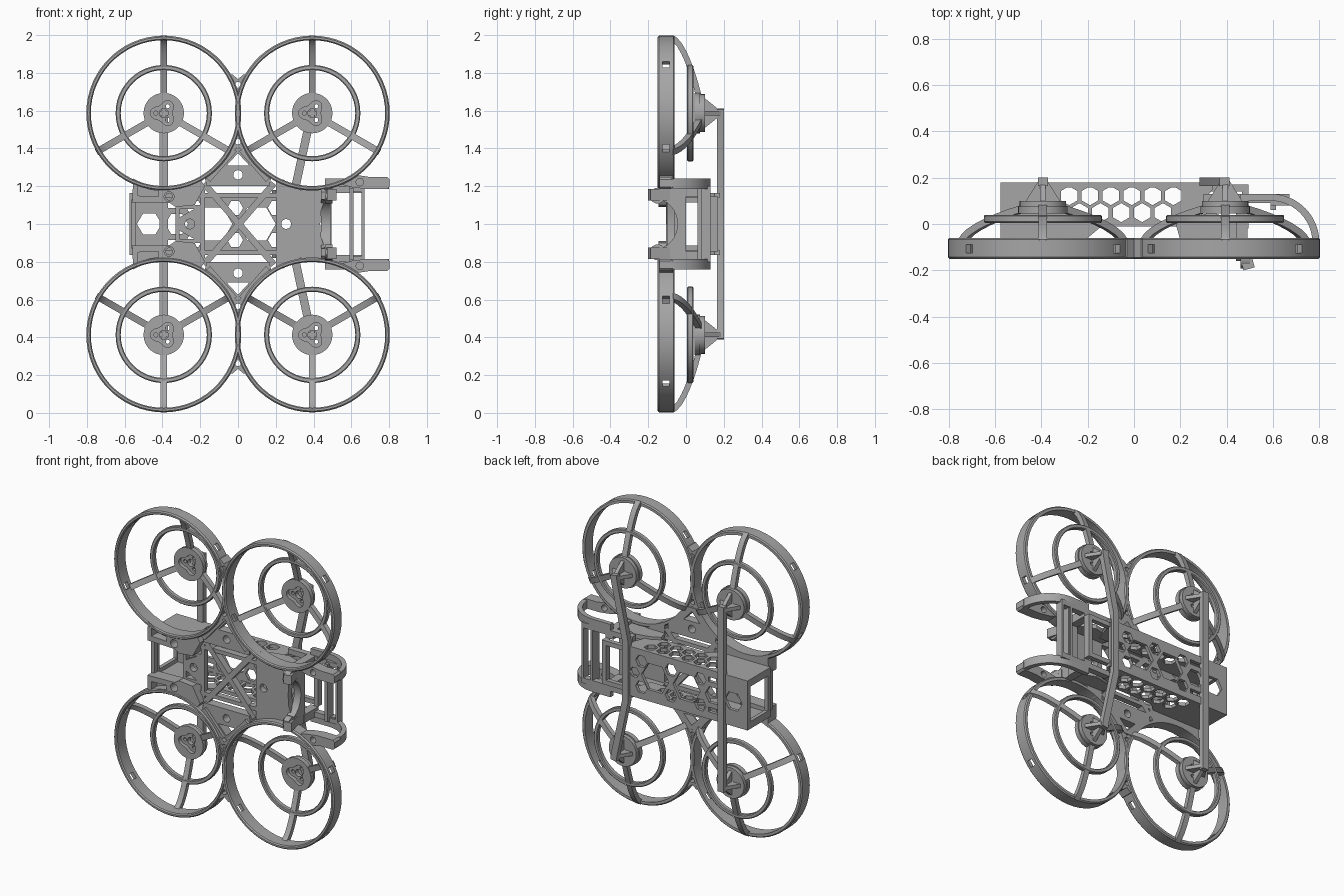
import bpy, bmesh, math
from mathutils import Matrix, Vector

if "Cube" in bpy.data.objects:
    bpy.data.objects.remove(bpy.data.objects["Cube"])

MAT = bpy.data.materials.new("grey plastic")
MAT.diffuse_color = (0.38, 0.38, 0.38, 1)
MAT.use_nodes = True
MAT.node_tree.nodes["Principled BSDF"].inputs["Base Color"].default_value = MAT.diffuse_color
CX, CZ = 0.393, 0.587          # duct centres, measured from the frame centre
I4 = Matrix.Identity(4)


def finish(name, bm, mx=False, mz=False):
    """Clean up, link at mid height, mirror and smooth."""
    bmesh.ops.remove_doubles(bm, verts=bm.verts, dist=1e-5)
    bmesh.ops.recalc_face_normals(bm, faces=bm.faces)
    me = bpy.data.meshes.new(name)
    bm.to_mesh(me)
    bm.free()
    me.materials.append(MAT)
    ob = bpy.data.objects.new(name, me)
    ob.location.z = 1.0
    bpy.context.collection.objects.link(ob)
    bpy.ops.object.select_all(action='DESELECT')
    ob.select_set(True)
    bpy.context.view_layer.objects.active = ob
    bpy.ops.object.shade_smooth_by_angle()
    if mx or mz:
        mod = ob.modifiers.new("mirror", 'MIRROR')
        mod.use_axis = (mx, False, mz)
        mod.use_mirror_merge = False
    return ob


def plate(name, loops, lo, hi, plane='XZ', mx=False, mz=False, mat=I4):
    """Extruded outline; loops after the first are holes."""
    cu = bpy.data.curves.new(name + "_outline", 'CURVE')
    cu.dimensions, cu.fill_mode, cu.extrude = '2D', 'BOTH', (hi - lo) / 2
    for loop in loops:
        sp = cu.splines.new('POLY')
        sp.points.add(len(loop) - 1)
        for p, (u, v) in zip(sp.points, loop):
            p.co = (u, v, 0, 1)
        sp.use_cyclic_u = True
    tmp = bpy.data.objects.new(name + "_outline", cu)
    bpy.context.collection.objects.link(tmp)
    dg = bpy.context.evaluated_depsgraph_get()
    me = bpy.data.meshes.new_from_object(tmp.evaluated_get(dg))
    bm = bmesh.new()
    bm.from_mesh(me)
    bpy.data.objects.remove(tmp)
    bpy.data.curves.remove(cu)
    bpy.data.meshes.remove(me)
    mid = (lo + hi) / 2
    for v in bm.verts:
        a, b, c = v.co
        c += mid
        v.co = mat @ Vector({'XZ': (a, c, b), 'XY': (a, b, c), 'YZ': (c, a, b)}[plane])
    return finish(name, bm, mx, mz)


def circle(u, v, r, n=24, start=0.0):
    return [(u + r * math.cos(start + 2 * math.pi * i / n),
             v + r * math.sin(start + 2 * math.pi * i / n)) for i in range(n)]


def rect(u0, u1, v0, v1):
    return [(u0, v0), (u1, v0), (u1, v1), (u0, v1)]


def sym(pts):
    """Close a half outline by reflecting it in v."""
    return pts + [(u, -v) for u, v in reversed(pts) if abs(v) > 1e-6]


def strip(path, w):
    """Outline of a band following a path."""
    a, b = [], []
    for i, p in enumerate(path):
        q0, q1 = path[max(i - 1, 0)], path[min(i + 1, len(path) - 1)]
        d = Vector((q1[0] - q0[0], q1[1] - q0[1])).normalized() * (w / 2)
        a.append((p[0] - d.y, p[1] + d.x))
        b.append((p[0] + d.y, p[1] - d.x))
    return a + b[::-1]


def lathe(name, prof, n, slots=(), edges=(0, 0)):
    """Closed (radius, y) profile spun round a duct centre, with optional slots."""
    bm = bmesh.new()
    m = len(prof)
    g = [[bm.verts.new((CX + r * math.cos(t), y, CZ + r * math.sin(t))) for r, y in prof]
         for t in (2 * math.pi * k / n for k in range(n))]
    for k in range(n):
        A, B = g[k], g[(k + 1) % n]
        for i in range(m):
            if k in slots and i in edges:
                continue
            j = (i + 1) % m
            bm.faces.new((A[i], A[j], B[j], B[i]))
        if k in slots:
            o, i = edges
            bm.faces.new((A[o], B[o], B[i + 1], A[i + 1]))
            bm.faces.new((A[o + 1], B[o + 1], B[i], A[i]))
            for S in (A, B):
                bm.faces.new((S[o], S[o + 1], S[i], S[i + 1]))
    return finish(name, bm, True, True)


# Propeller ducts with clip slots, and the inner guard rings
lathe("duct_ring", [(.41, -.067), (.41, -.088), (.41, -.125), (.41, -.142), (.403, -.15),
                    (.392, -.15), (.386, -.142), (.386, -.125), (.386, -.088),
                    (.386, -.06), (.403, -.06)], 60, (6, 23, 34, 55), (1, 7))
lathe("guard_ring", [(.255, .010), (.255, .034), (.25, .039), (.233, .039),
                     (.228, .034), (.228, .010), (.233, .005), (.25, .005)], 48)

# Curved spokes
arc = [(.40, -.075), (.385, -.055), (.36, -.034), (.32, -.011), (.28, .007),
       (.22, .03), (.16, .049), (.09, .068)]
for deg in (90, 210, 330):
    M = Matrix.Translation((CX, 0, CZ)) @ Matrix.Rotation(-math.radians(deg), 4, 'Y')
    plate("spoke", [strip(arc, .03)], -.018, .018, 'XY', True, True, M)

# Motor mounts: rim with three-lobed recess, drilled floor and strut gussets
for s in (-1, 1):
    x = s * CX
    lobes = []
    for i in range(36):
        t = 2 * math.pi * i / 36
        r = .058 + .014 * math.cos(3 * (t - math.pi))
        lobes.append((x + r * math.cos(t), CZ + r * math.sin(t)))
    holes = [circle(x + .042 * math.cos(t), CZ + .042 * math.sin(t), .011, 12)
             for t in (math.pi, math.pi / 3, -math.pi / 3)]
    plate("motor_mount_rim", [circle(x, CZ, .107, 36), lobes], .045, .075, mz=True)
    plate("motor_mount_floor", [circle(x, CZ, .1, 36), circle(x, CZ, .024, 16)] + holes,
          .07, .1, mz=True)
    plate("strut_gusset", [[(.098, CZ + .08), (.17, CZ + .022), (.17, CZ - .022), (.098, CZ - .08)]],
          x - .012, x + .012, 'YZ', mz=True)
    plate("cross_gusset", [[(x - .075, .098), (x - .02, .185), (x + .02, .185), (x + .075, .098)]],
          CZ - .012, CZ + .012, 'XY', mz=True)

# Struts joining upper and lower motors
plate("straight_strut", [strip([(-CX, .61), (-CX, -.61)], .044)], .165, .2)
plate("bent_strut", [strip([(.39, .61), (.385, .57), (.305, .2), (.305, -.2), (.385, -.57), (.39, -.61)],
                           .044)], .165, .2)

# Webs tying neighbouring ducts together
for s in (1, -1):
    web = [(-.01, .09), (.01, .09), (.022, .14), (.046, .20), (.03, .205), (0, .18),
           (-.03, .205), (-.046, .20), (-.022, .14)]
    plate("duct_web", [[(u, CZ + s * v) for u, v in web], circle(0, CZ + s * .15, .016, 16)],
          -.145, -.065, mz=True)

# Central deck: triangular plates, rails and diagonal truss
plate("deck_triangle", [[(-.025, .40), (.025, .40), (.175, .24), (.165, .2), (-.165, .2), (-.175, .24)],
                        [(0, .375), (-.06, .31), (.06, .31)], circle(0, .26, .025, 20)],
      -.12, -.06, mz=True)
plate("deck_edge_bar", [strip([(.02, .395), (.16, .235)], .035)], -.14, -.06, mx=True, mz=True)
plate("deck_rail", [rect(-.26, .24, .14, .165)], -.1, -.06, mz=True)
for s in (1, -1):
    plate("deck_diagonal", [strip([(-.18, -.215 * s), (.19, .215 * s)], .034)], -.105, -.06)
plate("deck_side_tie", [rect(-.2, -.175, -.21, .21)], -.1, -.06)
plate("deck_left_plate", [sym([(-.33, .1), (-.19, .1)][::-1]), circle(-.255, 0, .026, 20),
                          [(-.31, .08), (-.23, .08), (-.31, .035)],
                          [(-.31, -.08), (-.23, -.08), (-.31, -.035)]], -.1, -.06)

# Tail blocks with pockets
block = [(-.555, .24), (-.48, .205), (-.38, .185), (-.3, .195), (-.2, .235), (-.175, .2),
         (-.23, .1), (-.33, .09), (-.36, .11), (-.56, .115)]
pocket = [(-.53, .205), (-.47, .182), (-.42, .175), (-.42, .145), (-.53, .15)]
plate("tail_block", [block, circle(-.365, .145, .026, 20), pocket], -.145, -.08, mz=True)
plate("tail_block_floor", [block, circle(-.365, .145, .018, 16)], -.085, -.06, mz=True)
plate("tail_bar", [rect(-.565, -.54, -.13, .13)], -.1, -.06)

# Battery tray: honeycomb sides, pierced back and end frame
cells = [circle(-.28 + .09 * i + .045 * j, .122 - .073 * j, .041, 6, math.pi / 6)
         for j in (0, 1) for i in range(6 - j)]
plate("tray_side", [[(-.575, -.06), (-.2, -.06), (-.14, -.01), (.26, -.01), (.3, .1),
                     (.34, .15), (.34, .18), (-.575, .18)]] + cells, .14, .163, 'XY', mz=True)
backs = [circle(-.47, 0, .065, 6), circle(-.325, 0, .06, 6),
         circle(-.13, 0, .1, 6), circle(.1, 0, .1, 6), circle(.25, 0, .035, 6)]
for s in (1, -1):
    backs += [circle(x, s * .085, .042, 6) for x in (-.23, -.015, .2)]
    backs.append(rect(-.4, -.29, s * .085, s * .115))
plate("tray_back", [rect(-.575, .33, -.163, .163)] + backs, .158, .18)
plate("tray_end_frame", [rect(-.06, .18, -.163, .163), rect(-.03, .15, -.115, .115)],
      -.575, -.55, 'YZ')

# Camera mount: tapered nose plate, housing and cradle
plate("nose_plate", [sym([(.2, .235), (.24, .235), (.33, .18), (.46, .18), (.46, .13), (.44, .07), (.435, 0)]),
                     circle(.255, 0, .026, 20)], -.1, -.06)
plate("nose_housing_side", [[(.2, -.07), (.46, -.07), (.48, -.03), (.42, .02), (.34, .05),
                             (.24, .03), (.18, 0)]], .15, .18, 'XY', mz=True)
curve = [(-.045 - .115 * (1 - math.cos(t)), .13 * math.sin(t))
         for t in (math.pi / 2 * i / 8 for i in range(9))]
plate("camera_cradle", [sym([(0, .2), (-.13, .2), (-.16, .17)] + curve[::-1])], .44, .49, 'YZ')
M = Matrix.Translation((.485, -.15, 0)) @ Matrix.Rotation(math.radians(15), 4, 'Z')
plate("camera_clamp", [rect(-.025, .025, -.045, .06)], .125, .185, 'XY', mz=True, mat=M)
plate("clamp_boss", [circle(-.15, .15, .042, 20), circle(-.15, .15, .015, 12)], .46, .5, 'YZ', mz=True)

# Bumper arms round the camera
bow = [(.46, .115)] + [(.59 + .195 * math.sin(t), -.08 + .195 * math.cos(t))
                       for t in (math.pi / 2 * i / 12 for i in range(13))]
plate("bumper_arm", [strip(bow, .03)], .185, .24, 'XY', mz=True)
plate("bumper_foot", [[(.53, .215), (.6, .195), (.68, .185), (.79, .185), (.802, .197),
                       (.802, .236), (.79, .248), (.70, .248), (.66, .255), (.6, .26)],
                      circle(.645, .222, .02, 16)], -.14, -.07, mz=True)
plate("camera_rail", [rect(.3, .66, .165, .2)], .09, .13, mz=True)
plate("camera_crossbar", [rect(.59, .67, -.2, .2), rect(.605, .655, -.17, .17)], .08, .13)
plate("camera_crossbar_pad", [rect(.59, .612, -.19, .19)], .06, .12)
plate("rear_brace", [rect(.465, .495, -.145, .145)], .125, .17)
plate("rear_brace_post", [rect(.44, .495, .145, .2)], -.02, .13, mz=True)
plate("rear_brace_link", [rect(.3, .49, .115, .145)], .14, .17, mz=True)
